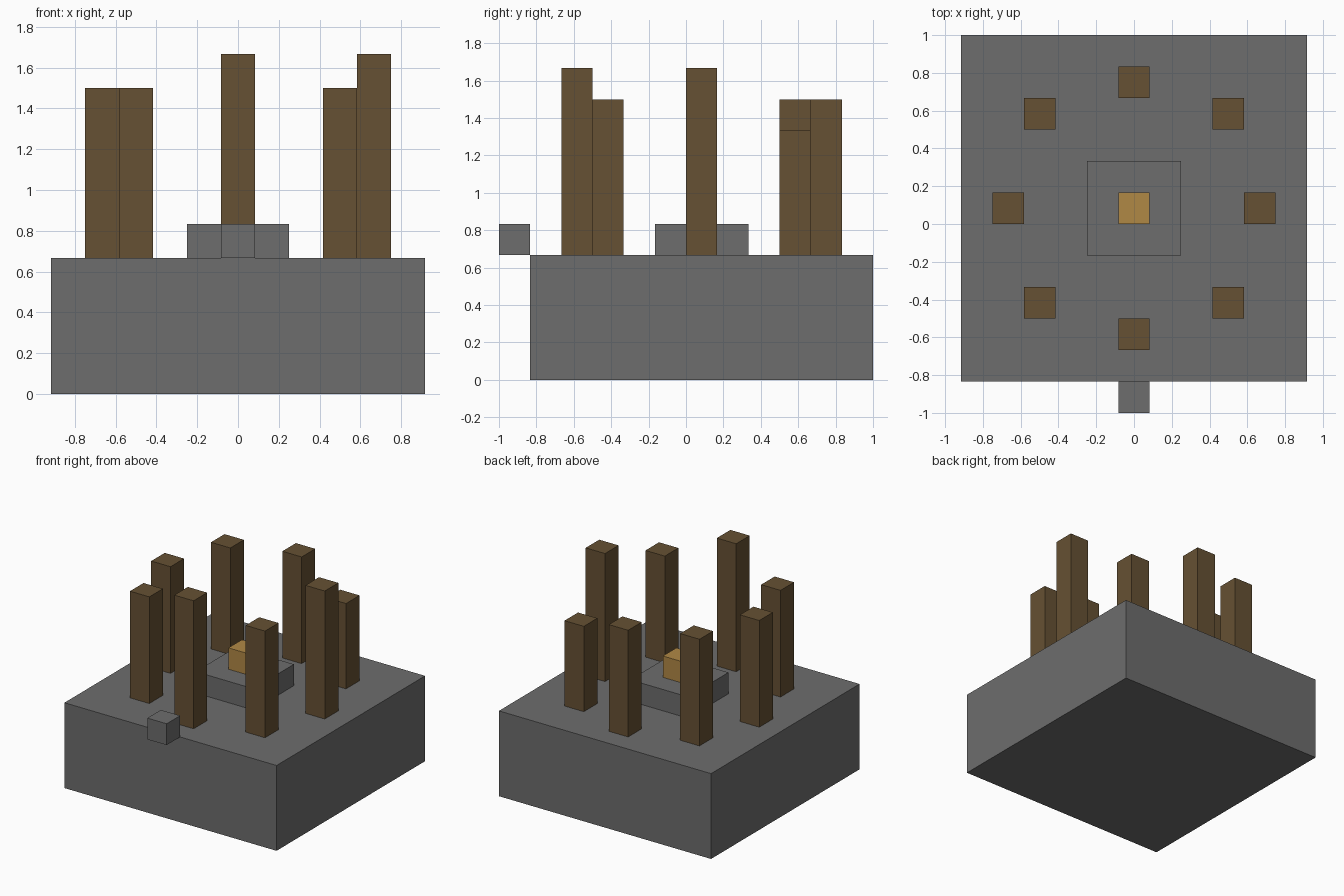
import bpy
import bmesh

default_cube = bpy.data.objects.get("Cube")
if default_cube:
    bpy.data.objects.remove(default_cube, do_unlink=True)

U = 1 / 6  # edge length of one building block


def make_material(name, rgb):
    mat = bpy.data.materials.new(name)
    mat.use_nodes = True
    colour = (*rgb, 1)
    mat.diffuse_color = colour
    bsdf = next(n for n in mat.node_tree.nodes if n.type == "BSDF_PRINCIPLED")
    bsdf.inputs["Base Color"].default_value = colour
    return mat


def box(name, mat, centre, size, bottom):
    """Box measured in blocks: centre (x, y), size (x, y, z), bottom height."""
    bm = bmesh.new()
    bmesh.ops.create_cube(bm, size=U)
    bmesh.ops.scale(bm, vec=size, verts=bm.verts)
    mesh = bpy.data.meshes.new(name)
    bm.to_mesh(mesh)
    bm.free()
    mesh.materials.append(mat)
    obj = bpy.data.objects.new(name, mesh)
    obj.location = (centre[0] * U, centre[1] * U, (bottom + size[2] / 2) * U)
    bpy.context.collection.objects.link(obj)
    return obj


stone = make_material("grey stone", (0.153, 0.153, 0.153))
bark = make_material("dark brown wood", (0.133, 0.082, 0.033))
gold = make_material("golden wood", (0.434, 0.246, 0.06))

# Stone platform, with a small block hanging at its front edge
box("platform", stone, (0, 0.5), (11, 11, 4), 0)
box("front_block", stone, (0, -5.5), (1, 1, 1), 4)

# Low plinth carrying the centre block
box("plinth", stone, (0, 0.5), (3, 3, 1), 4)
box("centre_block", gold, (0, 0.5), (1, 1, 1), 5)

# Ring of pillars of uneven height
pillars = {
    "front": (0, -3.5, 6),
    "front_left": (3, -2.5, 5),
    "left": (4, 0.5, 6),
    "back_left": (3, 3.5, 4),
    "back": (0, 4.5, 5),
    "back_right": (-3, 3.5, 5),
    "right": (-4, 0.5, 5),
    "front_right": (-3, -2.5, 5),
}
for side, (x, y, height) in pillars.items():
    box(side + "_pillar", bark, (x, y), (1, 1, height), 4)
